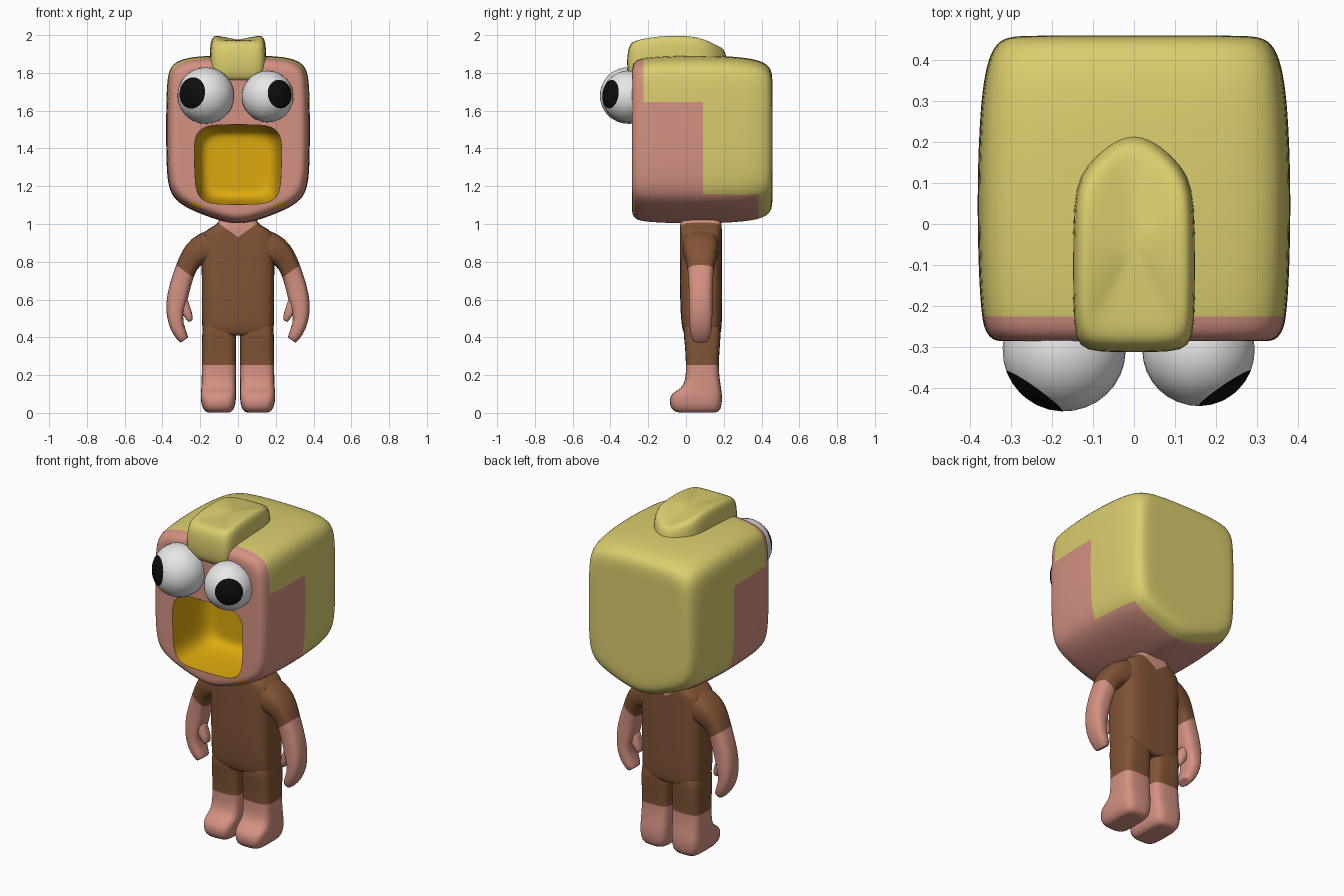
import bpy, bmesh, math
from mathutils import Vector, Matrix

if "Cube" in bpy.data.objects:
    bpy.data.objects.remove(bpy.data.objects["Cube"])


def material(name, rgb):
    m = bpy.data.materials.new(name)
    m.diffuse_color = (*rgb, 1)
    m.use_nodes = True
    m.node_tree.nodes["Principled BSDF"].inputs["Base Color"].default_value = m.diffuse_color
    return m


SKIN = material("skin", (0.66, 0.285, 0.225))
HAIR = material("blond_hair", (0.70, 0.61, 0.155))
CLOTH = material("brown_cloth", (0.22, 0.088, 0.037))
GOLD = material("mouth_gold", (0.72, 0.40, 0.004))
WHITE = material("eye_white", (0.80, 0.80, 0.80))
BLACK = material("pupil_black", (0.004, 0.004, 0.004))


def make(name, bm, mats, angle=0.7):
    bmesh.ops.recalc_face_normals(bm, faces=bm.faces)
    for f in bm.faces:
        f.smooth = True
    me = bpy.data.meshes.new(name)
    bm.to_mesh(me)
    bm.free()
    for m in mats:
        me.materials.append(m)
    me.set_sharp_from_angle(angle=angle)
    ob = bpy.data.objects.new(name, me)
    bpy.context.collection.objects.link(ob)
    return ob


def bake(ob):
    """Apply the modifiers of an object."""
    bpy.context.view_layer.update()
    dg = bpy.context.evaluated_depsgraph_get()
    me = bpy.data.meshes.new_from_object(ob.evaluated_get(dg))
    ob.modifiers.clear()
    ob.data = me


def loft(name, rings, mats, rule=None, level=1):
    """Skin closed rings, cap both ends softly and subdivide."""
    def inner(r, k):
        c = sum((Vector(p) for p in r), Vector()) / len(r)
        return [c + (Vector(p) - c) * k for p in r]
    rings = ([inner(rings[0], k) for k in (0.3, 0.8)] + rings
             + [inner(rings[-1], k) for k in (0.8, 0.3)])
    bm = bmesh.new()
    vs = [[bm.verts.new(p) for p in r] for r in rings]
    n = len(vs[0])
    for a, b in zip(vs, vs[1:]):
        for i in range(n):
            j = (i + 1) % n
            bm.faces.new((a[i], a[j], b[j], b[i]))
    bm.faces.new(vs[0])
    bm.faces.new(vs[-1])
    if rule:
        for f in bm.faces:
            f.material_index = rule(f.calc_center_median())
    ob = make(name, bm, mats, 3.0)
    ob.modifiers.new("subdivision", 'SUBSURF').levels = level
    bake(ob)
    return ob


def repaint(ob, planes, rule):
    """Cut the mesh along planes, then colour faces by position."""
    bm = bmesh.new()
    bm.from_mesh(ob.data)
    for co, no in planes:
        bmesh.ops.bisect_plane(bm, geom=bm.verts[:] + bm.edges[:] + bm.faces[:],
                               plane_co=co, plane_no=no, dist=1e-5)
    for f in bm.faces:
        f.material_index = rule(f.calc_center_median(), f.material_index)
    bm.to_mesh(ob.data)
    bm.free()


def squircle(rx, ry, e=4, n=20):
    def p(t):
        return math.copysign(abs(t) ** (2 / e), t)
    angles = [2 * math.pi * (i + 0.5) / n for i in range(n)]
    return [(rx * p(math.cos(a)), ry * p(math.sin(a))) for a in angles]


def mirrored(half):
    return half + [(-x, z) for x, z in half[-2:0:-1]]


def z_ring(z, y0, y1, x0, x1, e=4):
    return [((x0 + x1) / 2 + u, (y0 + y1) / 2 + v, z)
            for u, v in squircle((x1 - x0) / 2, (y1 - y0) / 2, e)]


# Head: block with a V-shaped chin, lofted front to back
outline = mirrored([(0, 1.893), (0.19, 1.89), (0.295, 1.875), (0.355, 1.84), (0.376, 1.77),
                    (0.38, 1.6), (0.38, 1.35), (0.372, 1.2), (0.335, 1.125), (0.25, 1.075),
                    (0.15, 1.036), (0.06, 1.008), (0, 1.002)])
head_steps = [(-0.285, 0.82), (-0.285, 0.90), (-0.262, 0.955), (-0.22, 0.978), (-0.1, 0.998),
              (0.1, 1.005), (0.28, 0.985), (0.37, 0.955), (0.425, 0.91), (0.453, 0.84), (0.458, 0.72)]
head = loft("head", [[(x * s, y, 1.42 + (z - 1.42) * s) for x, z in outline]
                     for y, s in head_steps], [SKIN, HAIR, GOLD], level=2)


def hair_rule(c, old):
    return int((c.y > -0.225 and c.z > 1.645) or (c.y > 0.09 and c.z > 1.155) or c.y > 0.385)


repaint(head, [((0, y, 0), (0, 1, 0)) for y in (-0.225, 0.09, 0.385)]
        + [((0, 0, z), (0, 0, 1)) for z in (1.645, 1.155)], hair_rule)

# Mouth cavity cut into the face
mouth_steps = [(-0.5, 1), (-0.3, 1), (-0.22, 0.985), (-0.1, 0.94), (-0.03, 0.87), (0.0, 0.74)]
cutter = loft("mouth_cutter", [[(x * s * (1 + 0.12 * z), y, 1.315 + z * s)
                                for x, z in squircle(0.232, 0.213, 4.5, 28)]
                               for y, s in mouth_steps], [GOLD])
cutter.hide_render = True
cut = head.modifiers.new("mouth", 'BOOLEAN')
cut.operation, cut.solver, cut.object = 'DIFFERENCE', 'EXACT', cutter
bake(head)
bpy.data.objects.remove(cutter)
repaint(head, [], lambda c, old: 2 if abs(c.x) < 0.245 and 1.09 < c.z < 1.54
        and -0.28 < c.y < 0.1 else old)
head.data.set_sharp_from_angle(angle=0.7)

# Hair tuft with a pointed back
tuft = mirrored([(0, -0.312), (0.09, -0.312), (0.135, -0.3), (0.148, -0.25), (0.15, -0.1),
                 (0.148, 0.05), (0.133, 0.12), (0.09, 0.172), (0.04, 0.21), (0, 0.222)])
loft("hair_tuft", [[(x * s, -0.05 + (y + 0.05) * s, z - (1.2 * max(0, y) ** 2 + 0.25 * max(0, -y - 0.2)
                                                         if z > 1.9 else 0))
                    for x, y in tuft]
                   for z, s in [(1.755, 0.88), (1.775, 0.97), (1.83, 1), (1.91, 1),
                                (1.965, 0.97), (1.993, 0.9), (2.0, 0.78)]], [HAIR])

# Eyes: the sphere pole points along the gaze, its cap is the pupil
for name, x, z, r, dx in [("left_eye", -0.17, 1.68, 0.15, -0.58),
                          ("right_eye", 0.157, 1.675, 0.137, 0.55)]:
    gaze = Vector((dx, -0.81, 0.11)).normalized()
    bm = bmesh.new()
    bmesh.ops.create_uvsphere(bm, u_segments=32, v_segments=16, radius=r)
    for f in bm.faces:
        f.material_index = int(f.calc_center_median().z > r * math.cos(math.radians(33.75)))
    turn = gaze.to_track_quat('Z', 'Y').to_matrix().to_4x4()
    bm.transform(Matrix.Translation((x, -0.306, z)) @ turn)
    make(name, bm, [WHITE, BLACK])

# Torso with a V neckline
torso_steps = [(0.41, -0.005, 0.18, 0.18), (0.44, -0.022, 0.19, 0.192), (0.55, -0.032, 0.192, 0.193),
               (0.8, -0.034, 0.192, 0.193), (0.9, -0.034, 0.192, 0.2), (0.95, -0.034, 0.192, 0.19),
               (0.98, -0.034, 0.19, 0.15), (1.0, -0.032, 0.188, 0.105), (1.06, -0.02, 0.18, 0.085)]
torso = loft("torso", [z_ring(z, a, b, -w, w) for z, a, b, w in torso_steps], [CLOTH, SKIN], level=2)
repaint(torso, [((0, 0, 0.93), (s * 0.72, 0, -1)) for s in (-1, 1)],
        lambda c, old: int(c.z > 0.93 + 0.72 * abs(c.x)))

# Limbs: legs with feet, arms with sleeves, thumbs
leg_steps = [(0.002, -0.05, 0.165, 0.04, 0.165), (0.02, -0.082, 0.187, 0.018, 0.188),
             (0.065, -0.09, 0.192, 0.01, 0.198), (0.105, -0.078, 0.191, 0.01, 0.198),
             (0.128, -0.025, 0.187, 0.01, 0.195), (0.17, -0.003, 0.18, 0.01, 0.193),
             (0.25, 0.0, 0.172, 0.01, 0.192), (0.35, -0.005, 0.18, 0.009, 0.192),
             (0.47, -0.02, 0.188, 0.009, 0.19)]
# Outer x z, inner x z, half depth
arm_steps = [(0.08, 0.985, 0.08, 0.80, 0.1), (0.17, 0.97, 0.15, 0.79, 0.1),
             (0.25, 0.925, 0.19, 0.785, 0.095), (0.298, 0.86, 0.213, 0.765, 0.08),
             (0.327, 0.787, 0.235, 0.72, 0.068), (0.362, 0.69, 0.255, 0.645, 0.064),
             (0.386, 0.58, 0.268, 0.585, 0.064), (0.374, 0.475, 0.298, 0.505, 0.062),
             (0.342, 0.41, 0.278, 0.445, 0.058), (0.307, 0.37, 0.262, 0.4, 0.045)]
thumb_steps = [(0.33, 0.58, 0.265, 0.6, 0.035), (0.3, 0.53, 0.25, 0.55, 0.035),
               (0.275, 0.495, 0.238, 0.515, 0.03), (0.262, 0.48, 0.242, 0.49, 0.02)]


def xz_rings(steps, side, y=0.078):
    out = []
    for ox, oz, ix, iz, d in steps:
        out.append([(side * ((ox + ix) / 2 + u * (ox - ix) / 2), y + v * d,
                     (oz + iz) / 2 + u * (oz - iz) / 2) for u, v in squircle(1, 1, 2.8, 16)])
    return out


for label, side in (("left", -1), ("right", 1)):
    loft(label + "_leg", [[(side * x, y, z) for x, y, z in z_ring(*s)] for s in leg_steps],
         [SKIN, CLOTH], lambda c: int(c.z > 0.25))
    loft(label + "_arm", xz_rings(arm_steps, side), [SKIN, CLOTH],
         lambda c: int(c.z > 0.72 + (abs(c.x) - 0.235) * 0.73))
    loft(label + "_thumb", xz_rings(thumb_steps, side, 0.07), [SKIN])
